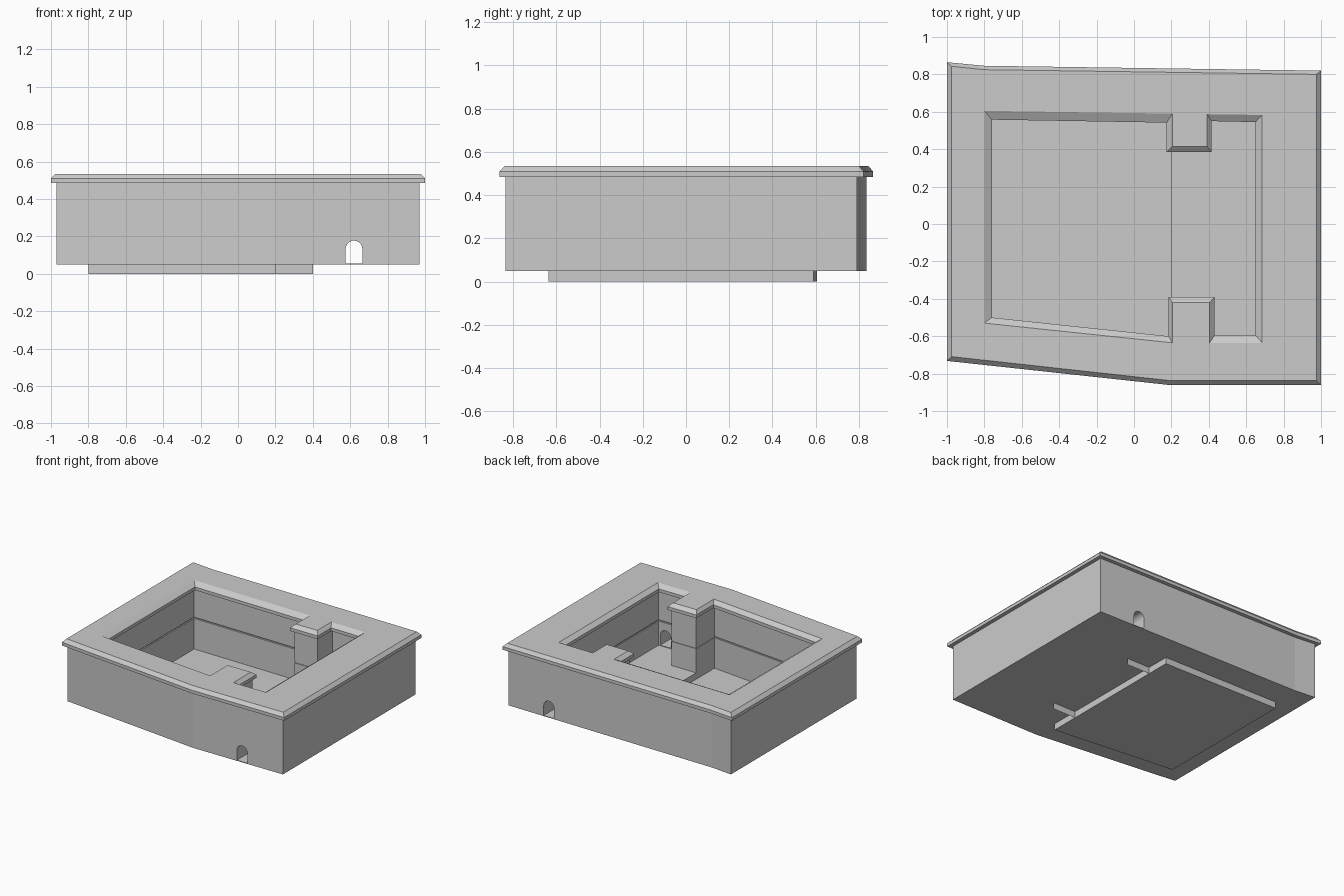
import bpy, bmesh, math

if "Cube" in bpy.data.objects:
    bpy.data.objects.remove(bpy.data.objects["Cube"])

def finish(bm, name):
    bmesh.ops.recalc_face_normals(bm, faces=bm.faces[:])
    me = bpy.data.meshes.new(name)
    bm.to_mesh(me)
    bm.free()
    ob = bpy.data.objects.new(name, me)
    bpy.context.collection.objects.link(ob)
    return ob

def ring(bm, pts, z):
    return [bm.verts.new((x, y, z)) for x, y in pts]

def bridge(bm, a, b):
    n = len(a)
    for i in range(n):
        j = (i + 1) % n
        bm.faces.new((a[i], a[j], b[j], b[i]))

def stack(bm, levels):
    """Join a vertical series of outlines; return the first and last rings."""
    rings = [ring(bm, p, z) for p, z in levels]
    for a, b in zip(rings, rings[1:]):
        bridge(bm, a, b)
    return rings[0], rings[-1]

def fill_between(bm, a, b):
    edges = [bm.edges.get((r[i - 1], r[i])) for r in (a, b) for i in range(len(r))]
    bmesh.ops.triangle_fill(bm, edges=edges, use_beauty=True)

# outlines: outer wall, outer rim, upper rim edge
body = [(-.97, .835), (-.8, .817), (.97, .79), (.97, -.835), (.2, -.835), (-.97, -.705)]
rim = [(-1, .865), (-.8, .846), (1, .82), (1, -.862), (.2, -.862), (-1, -.732)]
crown = [(-.975, .843), (-.8, .825), (.975, .8), (.975, -.838), (.2, -.838), (-.975, -.709)]
# outlines of the pit: upper edge, overhanging lip, wall
edge = [(-.8, .605), (.205, .59), (.205, .415), (.39, .415), (.39, .587), (.685, .583),
        (.685, -.635), (.405, -.635), (.405, -.42), (.205, -.42), (.205, -.635), (-.8, -.53)]
lip = [(-.76, .558), (.175, .542), (.175, .385), (.415, .385), (.415, .55), (.65, .545),
       (.65, -.595), (.43, -.595), (.43, -.39), (.185, -.39), (.185, -.6), (-.76, -.5)]
wall = [(-.8, .605), (.2, .59), (.2, .405), (.4, .405), (.4, .587), (.68, .583),
        (.68, -.635), (.41, -.635), (.41, -.41), (.2, -.41), (.2, -.635), (-.8, -.53)]
groove = [(w[0] + .25 * (w[0] - l[0]), w[1] + .25 * (w[1] - l[1])) for w, l in zip(wall, lip)]

# thick walls with rim, pit and pillars
bm = bmesh.new()
o0, o1 = stack(bm, [(body, .05), (body, .485), (rim, .485), (rim, .51), (crown, .535)])
i0, i1 = stack(bm, [(edge, .535), (lip, .51), (lip, .485), (wall, .485), (wall, .247),
                    (groove, .247), (groove, .237), (wall, .237), (wall, .05)])
fill_between(bm, o1, i0)
fill_between(bm, o0, i1)
walls = finish(bm, "walls")

# arched channel through front and back walls
arch = [(.575, .055), (.665, .055)] + [
    (.62 + .045 * math.cos(math.pi * i / 10), .133 + .045 * math.sin(math.pi * i / 10))
    for i in range(11)]
bm = bmesh.new()
a = [bm.verts.new((x, -1.1, z)) for x, z in arch]
b = [bm.verts.new((x, 1.1, z)) for x, z in arch]
bridge(bm, a, b)
bm.faces.new(a)
bm.faces.new(b)
cutter = finish(bm, "arch_cutter")
cutter.hide_render = True
cutter.display_type = 'WIRE'
mod = walls.modifiers.new("arches", 'BOOLEAN')
mod.operation = 'DIFFERENCE'
mod.solver = 'EXACT'
mod.object = cutter

# shallow floor on the right
bm = bmesh.new()
bm.faces.new(ring(bm, wall[2:10][::-1], .05))
floor = finish(bm, "upper_floor")

# sunken floor on the left
bm = bmesh.new()
basin = [wall[i] for i in (0, 1, 10, 11)]
top, bottom = stack(bm, [(basin, .05), (basin, 0)])
# open the side only where the pit is; its low step stays
bm.faces.new(bottom)
finish(bm, "sunken_floor")

# pillar footings below the base
bm = bmesh.new()
for y in (.405, -.41):
    bm.faces.new([bm.verts.new(p) for p in
                  ((.2, y, 0), (.4, y, 0), (.4, y, .05), (.2, y, .05))])
finish(bm, "pillar_footings")
